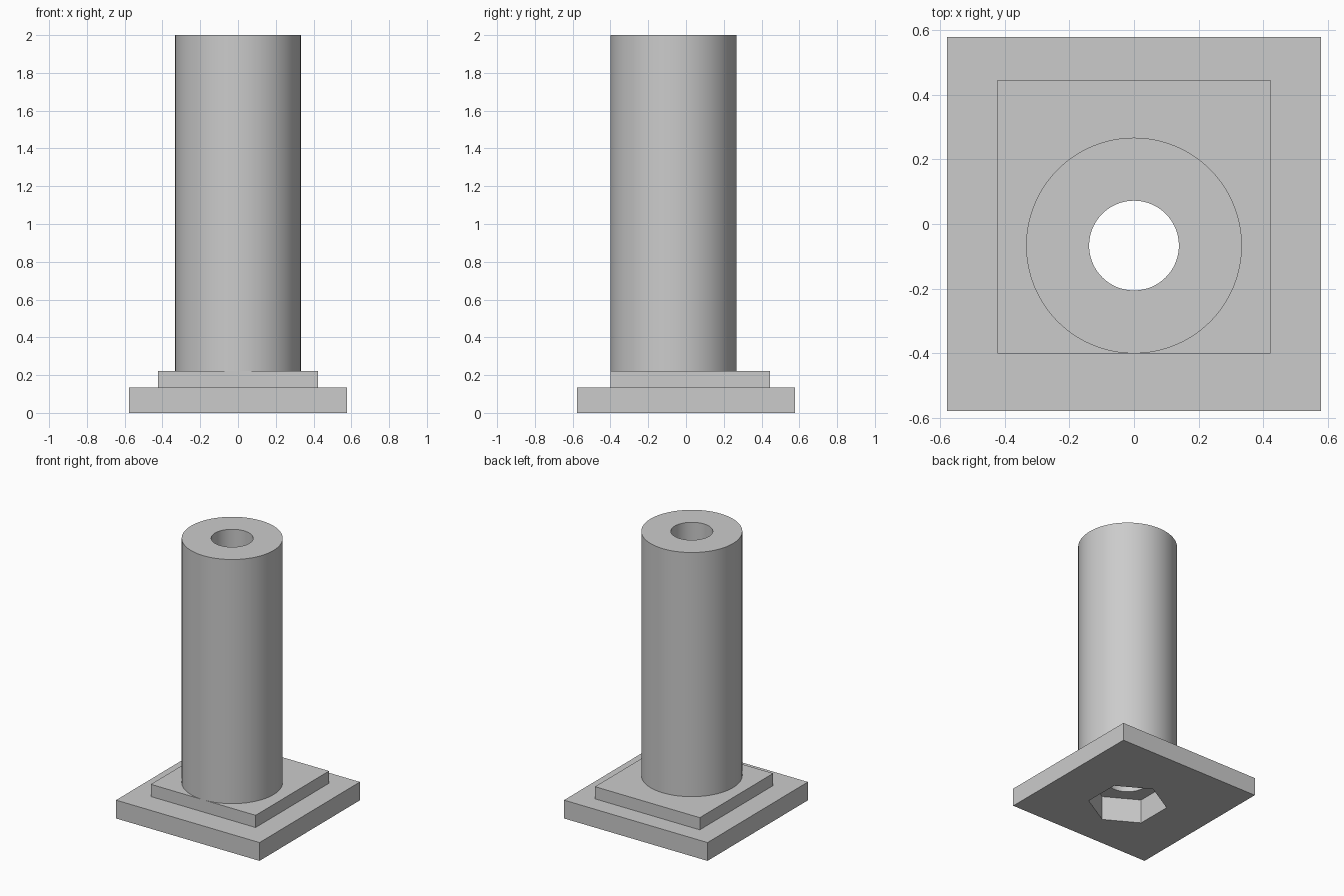
import bpy
import math

default = bpy.data.objects.get("Cube")
if default:
    bpy.data.objects.remove(default, do_unlink=True)

UNIT = 2 / 45                 # one design step; the whole stand is 45 steps tall
AXIS_Y = -1.5 * UNIT          # the tube sits slightly forward of the base centre

grey = bpy.data.materials.new("plain grey")
grey.use_nodes = True
colour = (0.6, 0.6, 0.6, 1)
grey.diffuse_color = colour
grey.node_tree.nodes["Principled BSDF"].inputs["Base Color"].default_value = colour


def finish(name):
    obj = bpy.context.object
    obj.name = name
    bpy.ops.object.transform_apply(location=True, rotation=True, scale=True)
    obj.data.materials.append(grey)
    return obj


def slab(name, size, y, bottom, top):
    bpy.ops.mesh.primitive_cube_add(size=1, location=(0, y, (bottom + top) / 2 * UNIT))
    bpy.context.object.scale = (size * UNIT, size * UNIT, (top - bottom) * UNIT)
    return finish(name)


def prism(name, sides, radius, bottom, top):
    bpy.ops.mesh.primitive_cylinder_add(
        vertices=sides, radius=radius * UNIT, depth=(top - bottom) * UNIT,
        location=(0, AXIS_Y, (bottom + top) / 2 * UNIT))
    return finish(name)


def cut(part, cutter):
    mod = part.modifiers.new("cut", "BOOLEAN")
    mod.operation = "DIFFERENCE"
    mod.solver = "EXACT"
    mod.object = cutter
    bpy.context.view_layer.objects.active = part
    bpy.ops.object.modifier_apply(modifier=mod.name)


# Stepped square foot and tall tube
base = slab("base_plate", 26, 0, 0, 3)
step = slab("step_plate", 19, 0.5 * UNIT, 3, 5)
tube = prism("tube", 128, 7.5, 5, 45)

# Round bore through everything, hexagonal nut pocket from below
bore = prism("bore_cutter", 96, 3.12, -2, 47)
pocket = prism("pocket_cutter", 6, 6, -1, 4)
for part in (base, step, tube):
    cut(part, bore)
for part in (base, step):
    cut(part, pocket)
for cutter in (bore, pocket):
    bpy.data.objects.remove(cutter, do_unlink=True)

# Smooth round walls, sharp edges
for part in (base, step, tube):
    bpy.ops.object.select_all(action="DESELECT")
    part.select_set(True)
    bpy.context.view_layer.objects.active = part
    bpy.ops.object.shade_smooth_by_angle(angle=math.radians(30))
